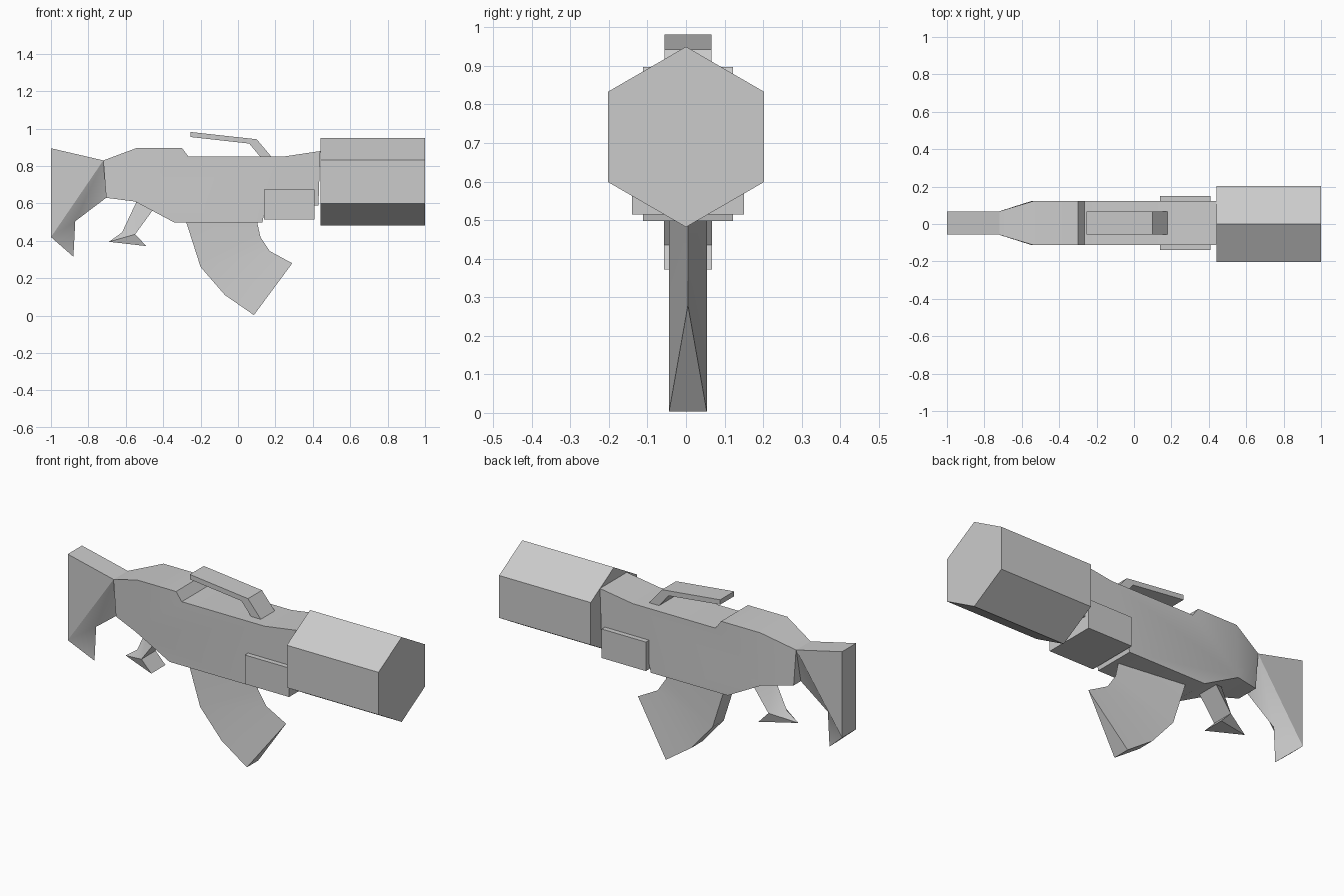
import bpy, bmesh, math

cube = bpy.data.objects.get("Cube")
if cube:
    bpy.data.objects.remove(cube, do_unlink=True)

# One plain grey for everything
grey = bpy.data.materials.new("plain grey")
grey.use_nodes = True
colour = (0.6, 0.6, 0.6, 1)
grey.diffuse_color = colour
grey.node_tree.nodes["Principled BSDF"].inputs["Base Color"].default_value = colour


def slab(name, profile, width, panels=None, y=0.005):
    """Extrude an (x, z) profile across y. A third value on a point is its own
    half width; zero pinches both sides together. Panels divide the side faces."""
    bm = bmesh.new()
    sides = []
    for s in (-1, 1):
        sides.append([bm.verts.new((p[0], y + s * (p[2] if len(p) > 2 else width), p[1]))
                      for p in profile])
    n = len(profile)
    for side in sides:
        for panel in panels or [range(n)]:
            bm.faces.new([side[i] for i in panel])
    for i in range(n):
        j = (i + 1) % n
        bm.faces.new((sides[0][i], sides[0][j], sides[1][j], sides[1][i]))
    bmesh.ops.remove_doubles(bm, verts=bm.verts, dist=0.0001)
    bmesh.ops.recalc_face_normals(bm, faces=bm.faces)
    mesh = bpy.data.meshes.new(name)
    bm.to_mesh(mesh)
    bm.free()
    mesh.materials.append(grey)
    obj = bpy.data.objects.new(name, mesh)
    bpy.context.collection.objects.link(obj)
    bpy.ops.object.select_all(action="DESELECT")
    obj.select_set(True)
    bpy.context.view_layer.objects.active = obj
    bpy.ops.object.shade_smooth_by_angle(angle=math.radians(30))
    return obj


# Receiver, tapering towards the stock
slab("body", [(-0.72, 0.83, 0.063), (-0.54, 0.897), (-0.3, 0.897), (-0.265, 0.85),
              (0.24, 0.85), (0.44, 0.88), (0.43, 0.59), (0.15, 0.59), (0.13, 0.498),
              (-0.34, 0.498), (-0.55, 0.61), (-0.705, 0.63, 0.063)], 0.117,
     panels=[(0, 1, 10, 11), range(1, 11)])

# Shoulder stock, pinched along its front edge
slab("stock", [(-0.72, 0.83), (-0.705, 0.63, 0), (-0.87, 0.505, 0),
               (-0.88, 0.315, 0), (-1, 0.42), (-1, 0.895)], 0.062,
     panels=[(0, 1, 2), (0, 2, 4), (2, 3, 4), (0, 4, 5)])

# Curved magazine with a ridge along the front
slab("magazine", [(-0.28, 0.51), (-0.2, 0.26), (-0.07, 0.11), (0.085, 0.003),
                  (0.29, 0.28, 0), (0.17, 0.345, 0), (0.12, 0.42, 0), (0.1, 0.51, 0)], 0.049,
     panels=[(i, i + 1, 6 - i, 7 - i) for i in range(3)])

# Rear grip with a flared foot
slab("grip", [(-0.54, 0.615, 0), (-0.62, 0.445, 0), (-0.69, 0.395, 0),
              (-0.49, 0.372), (-0.55, 0.435), (-0.455, 0.565)], 0.062,
     panels=[(0, 1, 4, 5), (1, 2, 4), (2, 3, 4)])

# Raised rail on top
slab("top_rail", [(-0.255, 0.982), (0.1, 0.943), (0.18, 0.848), (0.12, 0.848),
                  (0.06, 0.92), (-0.255, 0.955)], 0.061)

# Block through the fore end
slab("side_block", [(0.14, 0.515), (0.41, 0.515), (0.41, 0.675), (0.14, 0.675)], 0.145)

# Hexagonal barrel housing
bpy.ops.mesh.primitive_cylinder_add(vertices=6, radius=0.234, depth=0.56,
                                    location=(0.72, 0, 0.716),
                                    rotation=(0, math.pi / 2, 0))
barrel = bpy.context.object
barrel.name = "barrel"
# Turn a corner straight up
if max(v.co.x for v in barrel.data.vertices) < 0.23:
    for v in barrel.data.vertices:
        v.co.x, v.co.y = v.co.y, -v.co.x
barrel.data.materials.append(grey)
